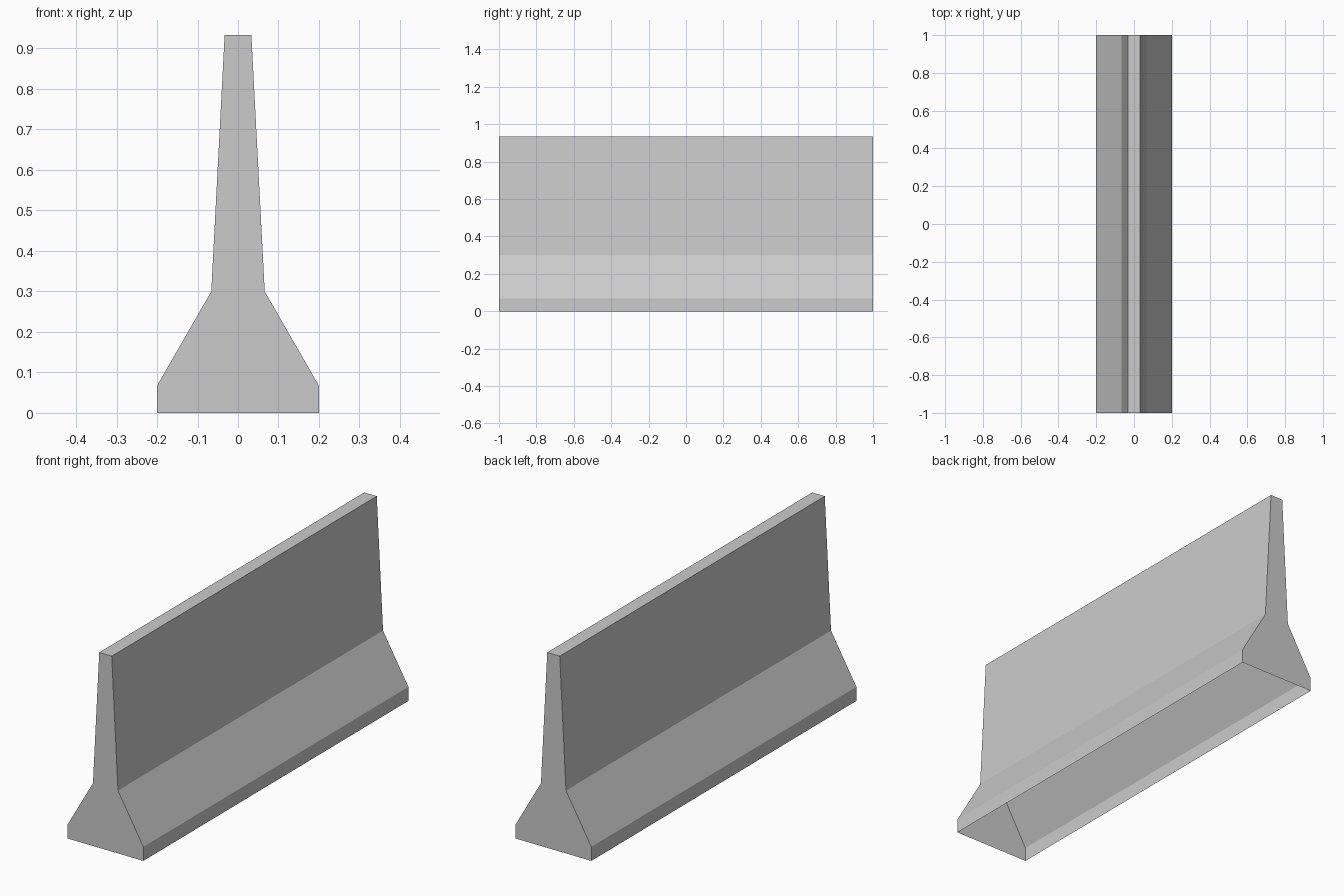
import bpy
import bmesh
from mathutils import Vector

cube = bpy.data.objects.get("Cube")
if cube:
    bpy.data.objects.remove(cube, do_unlink=True)

# Concrete colour
concrete = bpy.data.materials.new("concrete_grey")
concrete.use_nodes = True
colour = (0.6, 0.6, 0.6, 1.0)
concrete.diffuse_color = colour
concrete.node_tree.nodes["Principled BSDF"].inputs["Base Color"].default_value = colour

# Half profile (half width, height), mirrored into the full cross-section
half = [(0.2, 0.0), (0.2, 0.067), (0.066, 0.3), (0.033, 0.933)]
profile = half + [(-x, z) for x, z in reversed(half)]
length = 2.0

# Barrier: extrude the cross-section along y into a hollow shell
bm = bmesh.new()
front = bm.faces.new([bm.verts.new((x, -length / 2, z)) for x, z in profile])
swept = bmesh.ops.extrude_face_region(bm, geom=[front], use_keep_orig=True)
moved = [v for v in swept["geom"] if isinstance(v, bmesh.types.BMVert)]
bmesh.ops.translate(bm, verts=moved, vec=Vector((0, length, 0)))
bmesh.ops.recalc_face_normals(bm, faces=bm.faces)

# Open underside
underside = [f for f in bm.faces if all(v.co.z < 0.001 for v in f.verts)]
bmesh.ops.delete(bm, geom=underside, context="FACES_ONLY")

mesh = bpy.data.meshes.new("road_barrier")
bm.to_mesh(mesh)
bm.free()
mesh.materials.append(concrete)
barrier = bpy.data.objects.new("road_barrier", mesh)
bpy.context.collection.objects.link(barrier)
